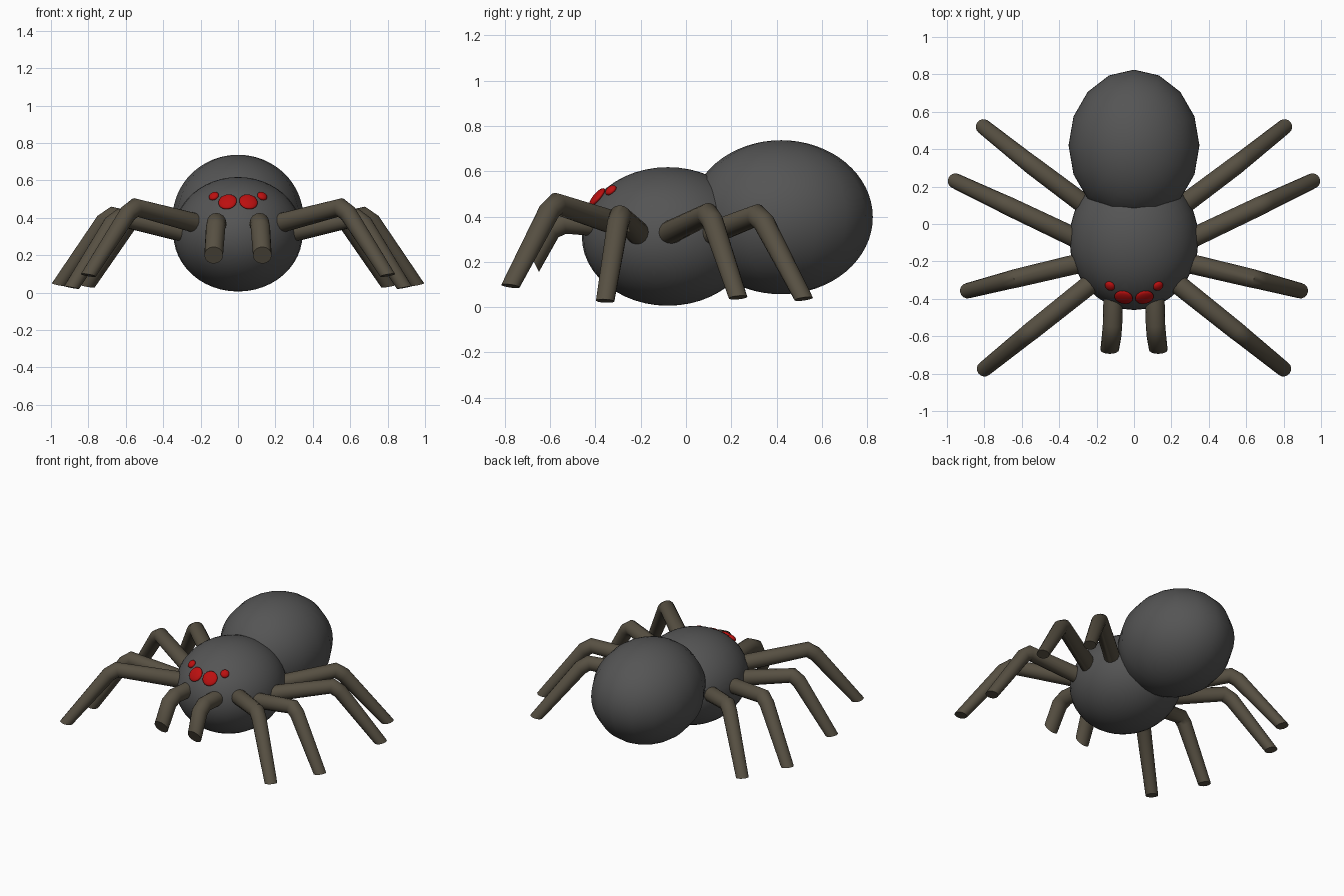
import bpy, bmesh
from math import cos, sin, tau, radians
from mathutils import Vector

if "Cube" in bpy.data.objects:
    bpy.data.objects.remove(bpy.data.objects["Cube"])


def material(name, rgb):
    m = bpy.data.materials.new(name)
    m.diffuse_color = (*rgb, 1)
    m.use_nodes = True
    m.node_tree.nodes["Principled BSDF"].inputs["Base Color"].default_value = m.diffuse_color
    return m


body_mat = material("dark_grey", (0.09, 0.09, 0.09))
leg_mat = material("brown", (0.095, 0.08, 0.055))
eye_mat = material("red", (0.5, 0.005, 0.005))


def finish(ob, mat, angle=50, mirror=False):
    ob.data.materials.append(mat)
    bpy.ops.object.select_all(action='DESELECT')
    ob.select_set(True)
    bpy.context.view_layer.objects.active = ob
    bpy.ops.object.shade_smooth_by_angle(angle=radians(angle))
    if mirror:
        ob.modifiers.new("mirror", 'MIRROR')


def ellipsoid(name, centre, radii, segments, rings):
    bpy.ops.mesh.primitive_uv_sphere_add(segments=segments, ring_count=rings, radius=1)
    ob = bpy.context.object
    ob.name = name
    for v in ob.data.vertices:
        v.co = Vector(a * r + c for a, r, c in zip(v.co, radii, centre))
    finish(ob, body_mat)


def limb(name, points, radii, cap_normal, sides=16):
    """Tapered tube along points, bending in a vertical plane, mirrored in x."""
    pts = [Vector(p) for p in points]
    flat = pts[-1] - pts[0]
    side = Vector((-flat.y, flat.x, 0)).normalized()
    bm = bmesh.new()
    loops = []
    for i, p in enumerate(pts):
        if i == len(pts) - 1:
            n = Vector(cap_normal).normalized()
        else:
            n = (pts[i + 1] - p).normalized()
            if i:
                n += (p - pts[i - 1]).normalized()
            n.normalize()
        s = (side - n * side.dot(n)).normalized()
        u = n.cross(s)
        loops.append([bm.verts.new(p + radii[i] * (s * cos(tau * k / sides) + u * sin(tau * k / sides)))
                      for k in range(sides)])
    for a, b in zip(loops, loops[1:]):
        for k in range(sides):
            j = (k + 1) % sides
            bm.faces.new((a[k], a[j], b[j], b[k]))
    bm.faces.new(loops[0])
    bm.faces.new(loops[-1])
    bmesh.ops.recalc_face_normals(bm, faces=bm.faces)
    me = bpy.data.meshes.new(name)
    bm.to_mesh(me)
    bm.free()
    ob = bpy.data.objects.new(name, me)
    bpy.context.collection.objects.link(ob)
    finish(ob, leg_mat, 45, mirror=True)


def leg(name, base, knee, foot):
    b, k, f = Vector(base), Vector(knee), Vector(foot)
    # two rings at the knee soften the bend
    k1, k2 = k.lerp(b, 0.05), k.lerp(f, 0.1)
    d = (f - k).normalized()
    limb(name, [b, k1, k2, f], [0.053, 0.05, 0.048, 0.041], (d.x * 0.35, d.y * 0.35, -1))


# Body
HEAD, HEAD_R = (0, -0.08, 0.312), (0.345, 0.38, 0.306)
ellipsoid("head", HEAD, HEAD_R, 32, 24)
ellipsoid("abdomen", (0, 0.42, 0.397), (0.35, 0.405, 0.34), 16, 32)

# Legs
leg("front_leg", (0.22, -0.31, 0.37), (0.565, -0.585, 0.46), (0.80, -0.775, 0.093))
leg("second_leg", (0.27, -0.205, 0.32), (0.65, -0.295, 0.405), (0.89, -0.357, 0.027))
leg("third_leg", (0.28, -0.09, 0.32), (0.69, 0.105, 0.415), (0.955, 0.23, 0.042))
leg("back_leg", (0.22, 0.07, 0.31), (0.56, 0.325, 0.41), (0.805, 0.52, 0.036))

# Feelers under the face
limb("feeler", [(0.11, -0.33, 0.36), (0.115, -0.54, 0.375), (0.12, -0.6, 0.345), (0.13, -0.672, 0.2)],
     [0.052, 0.052, 0.052, 0.05], (0, -0.9, -0.45))

# Eyes: flattened discs lying on the head surface
for name, x, z, r in (("large_eye", 0.055, 0.483, 0.05), ("small_eye", 0.128, 0.513, 0.028)):
    dx, dz = x / HEAD_R[0], (z - HEAD[2]) / HEAD_R[2]
    y = HEAD[1] - HEAD_R[1] * (1 - dx * dx - dz * dz) ** 0.5
    n = Vector((dx / HEAD_R[0], (y - HEAD[1]) / HEAD_R[1] ** 2, dz / HEAD_R[2])).normalized()
    rot = n.to_track_quat('Z', 'Y')
    bpy.ops.mesh.primitive_uv_sphere_add(segments=24, ring_count=12, radius=1)
    eye = bpy.context.object
    eye.name = name
    for v in eye.data.vertices:
        v.co = rot @ Vector((v.co.x * r, v.co.y * r, v.co.z * 0.016)) + Vector((x, y, z)) + n * 0.004
    finish(eye, eye_mat, mirror=True)
